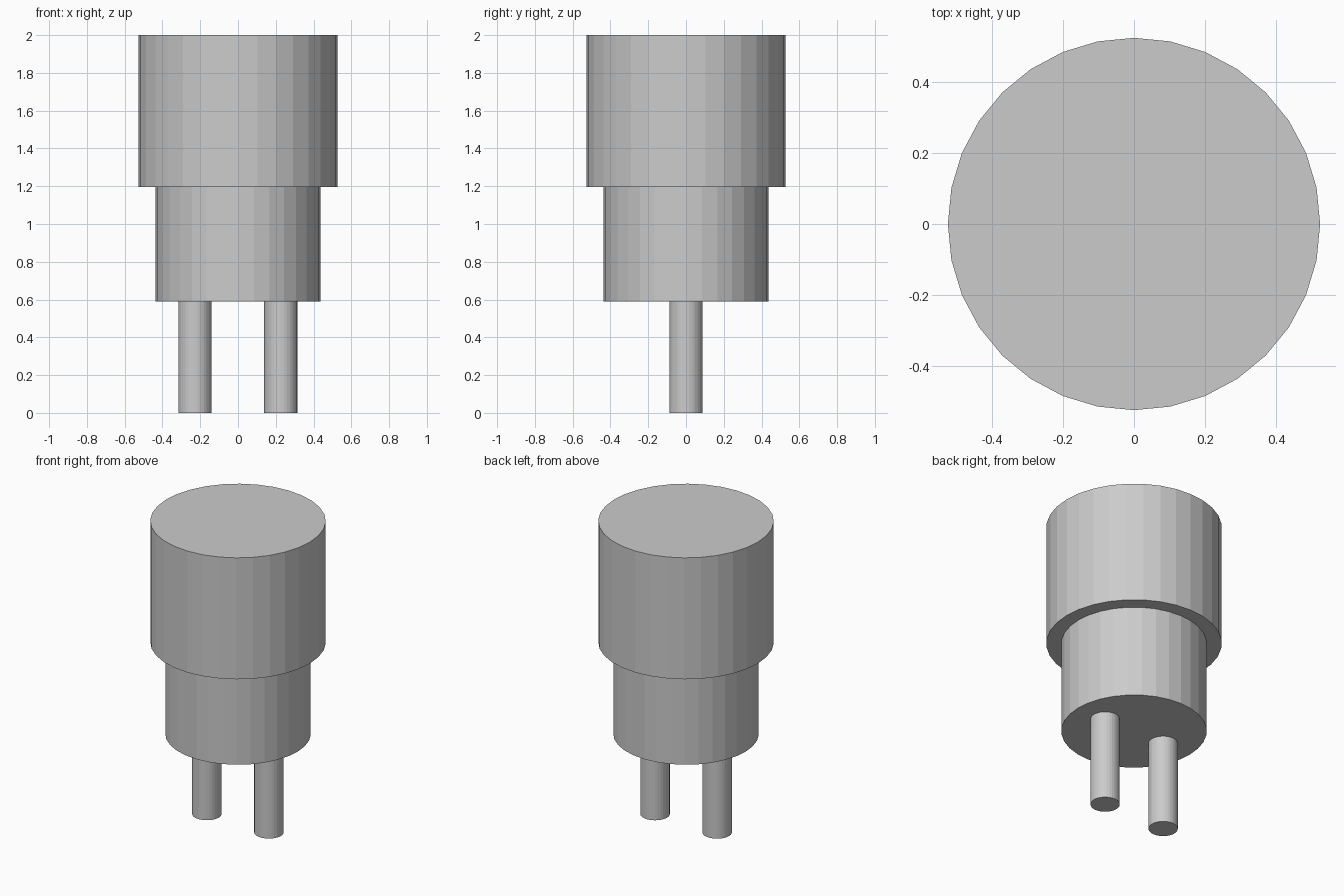
import bpy

if "Cube" in bpy.data.objects:
    bpy.data.objects.remove(bpy.data.objects["Cube"])


def cylinder(name, radius, z0, z1, x=0.0):
    """Flat-shaded 32-sided upright cylinder between two heights."""
    bpy.ops.mesh.primitive_cylinder_add(
        vertices=32, radius=radius, depth=z1 - z0,
        location=(x, 0, (z0 + z1) / 2))
    bpy.context.object.name = name


# Stepped body: wide cap over a narrower base
cylinder("upper_body", 0.526, 1.197, 2.0)
cylinder("lower_body", 0.436, 0.59, 1.197)

# Two pins underneath
for side, x in (("left", -0.228), ("right", 0.226)):
    cylinder(side + "_pin", 0.088, 0.0, 0.59, x)
